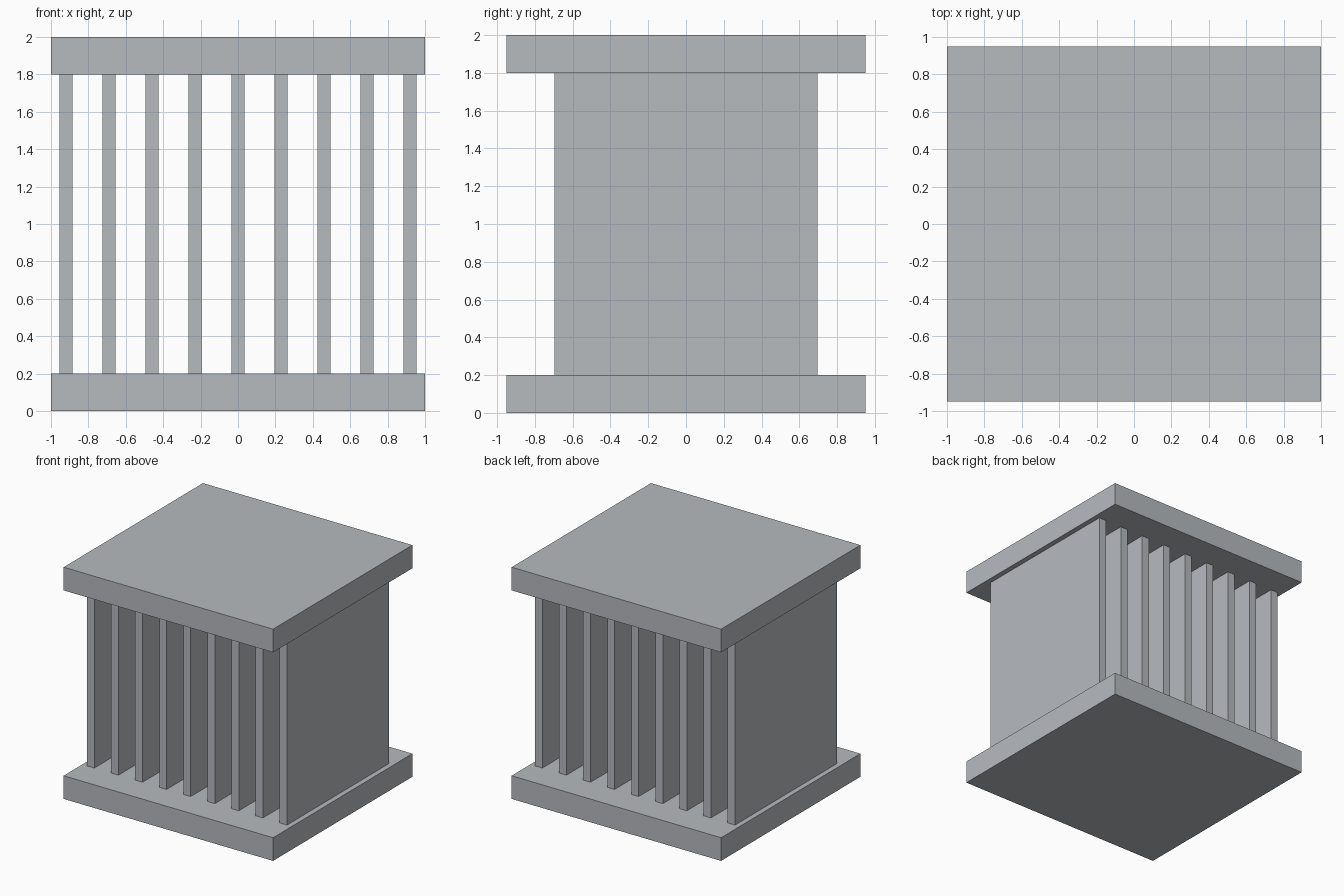
import bpy

cube = bpy.data.objects.get("Cube")
if cube:
    bpy.data.objects.remove(cube, do_unlink=True)

# Single grey metal colour
GREY = (0.47, 0.495, 0.52, 1)
metal = bpy.data.materials.new("light grey metal")
metal.use_nodes = True
metal.diffuse_color = GREY
metal.node_tree.nodes["Principled BSDF"].inputs["Base Color"].default_value = GREY


def box(name, size, centre):
    bpy.ops.mesh.primitive_cube_add(size=1, location=centre)
    obj = bpy.context.object
    obj.name = name
    obj.scale = size
    bpy.ops.object.transform_apply(location=False, rotation=False, scale=True)
    obj.data.materials.append(metal)
    return obj


# Base and top plates
PLATE = 0.2
box("base_plate", (2, 1.9, PLATE), (0, 0, PLATE / 2))
box("top_plate", (2, 1.9, PLATE), (0, 0, 2 - PLATE / 2))

# Row of upright fins between the plates
FINS, SPACING = 9, 0.23
for i in range(FINS):
    x = (i - (FINS - 1) / 2) * SPACING
    box(f"fin_{i + 1}", (0.07, 1.39, 2 - 2 * PLATE), (x, 0, 1))
